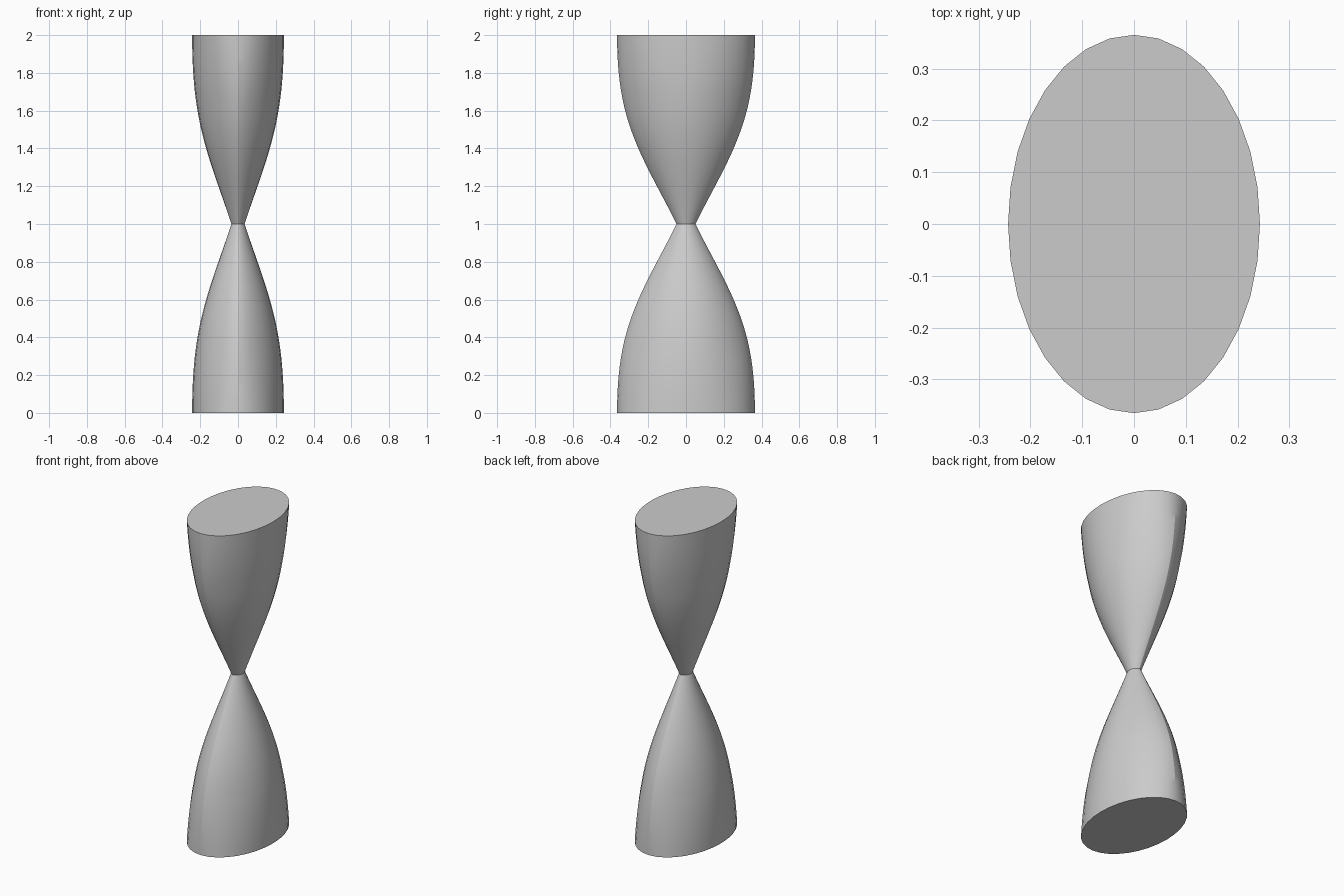
import bpy
import bmesh
import math

cube = bpy.data.objects.get("Cube")
if cube:
    bpy.data.objects.remove(cube, do_unlink=True)

SIDES, RINGS = 32, 48            # RINGS is even, so that one ring is the waist
WAIST, END = (0.035, 0.05), (0.243, 0.365)


def flare(d):
    """Growth from the waist (d = 0) to the ends (d = 1)."""
    return math.sin(math.pi * d / 2) + 0.06 * math.sin(math.pi * d) ** 2


def ring(bm, z):
    """One oval cross-section, drawn to a soft edge front and back near the waist."""
    d = abs(z - 1)
    rx, ry = (w + (e - w) * flare(d) for w, e in zip(WAIST, END))
    power = 1 + 0.35 * min(1, (1 - d) / 0.35)
    verts = []
    for i in range(SIDES):
        a = 2 * math.pi * i / SIDES
        c = math.cos(a)
        x = math.copysign(abs(c) ** power, c) * rx
        verts.append(bm.verts.new((x, ry * math.sin(a), z)))
    return verts


# Hourglass body: stacked oval rings with flat ends
bm = bmesh.new()
rings = [ring(bm, 2 * k / RINGS) for k in range(RINGS + 1)]
for low, high in zip(rings, rings[1:]):
    for i in range(SIDES):
        j = (i + 1) % SIDES
        bm.faces.new((low[i], low[j], high[j], high[i]))
bm.faces.new(rings[0][::-1])
bm.faces.new(rings[-1])
bmesh.ops.recalc_face_normals(bm, faces=bm.faces)

mesh = bpy.data.meshes.new("hourglass_body")
bm.to_mesh(mesh)
bm.free()
body = bpy.data.objects.new("hourglass_body", mesh)
bpy.context.collection.objects.link(body)

# Plain grey
grey = bpy.data.materials.new("light_grey")
grey.use_nodes = True
colour = (0.6, 0.6, 0.6, 1)
grey.diffuse_color = colour
grey.node_tree.nodes["Principled BSDF"].inputs["Base Color"].default_value = colour
mesh.materials.append(grey)

# Smooth sides, sharp rims, waist and edges
bpy.ops.object.select_all(action="DESELECT")
body.select_set(True)
bpy.context.view_layer.objects.active = body
bpy.ops.object.shade_smooth_by_angle(angle=math.radians(20))
